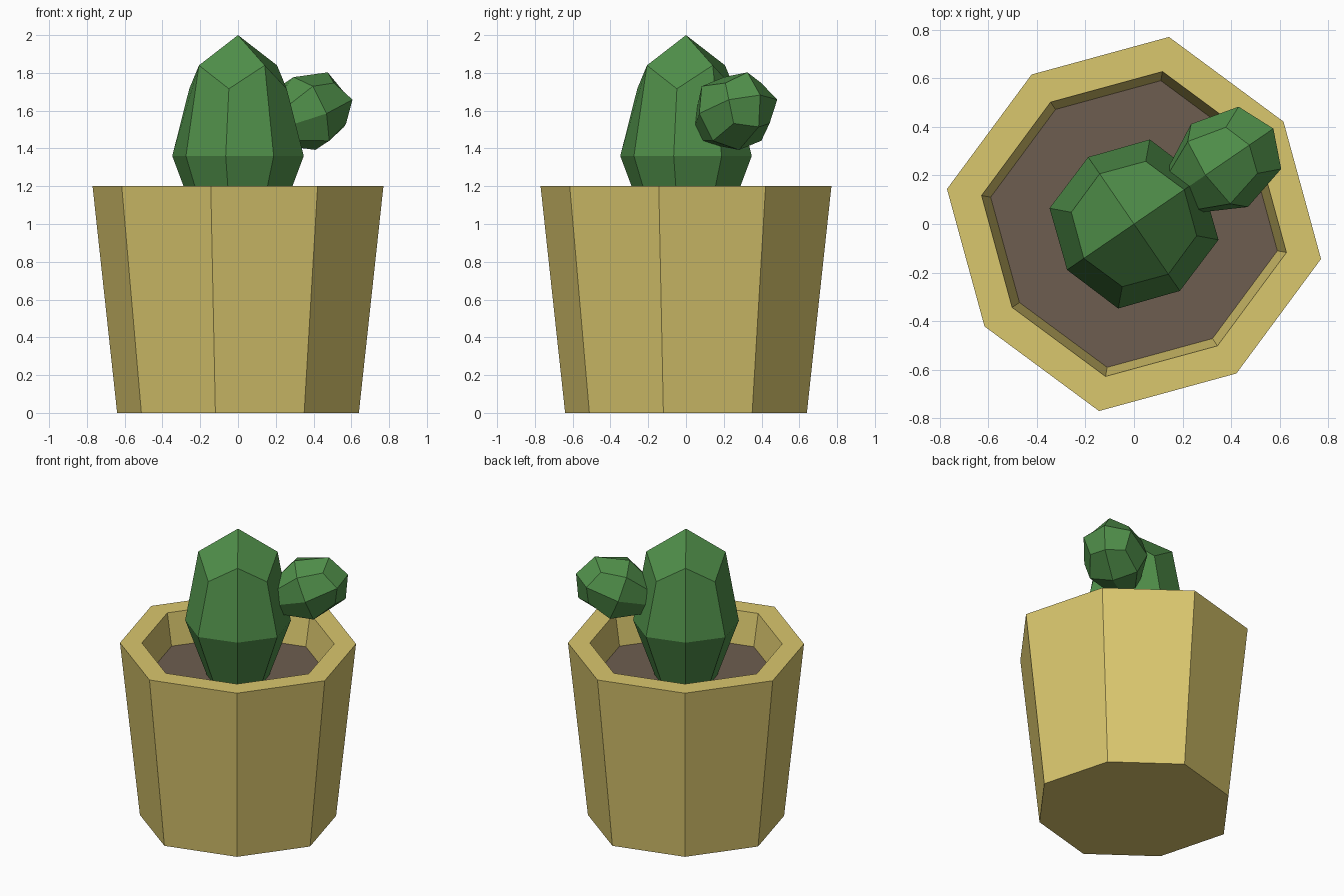
import bpy, bmesh, math
from mathutils import Matrix

if "Cube" in bpy.data.objects:
    bpy.data.objects.remove(bpy.data.objects["Cube"])

TURN = math.radians(34.4)


def material(name, color):
    m = bpy.data.materials.new(name)
    m.diffuse_color = (*color, 1)
    m.use_nodes = True
    m.node_tree.nodes["Principled BSDF"].inputs["Base Color"].default_value = m.diffuse_color
    return m


tan = material("tan clay", (0.70, 0.57, 0.155))
brown = material("brown soil", (0.155, 0.11, 0.08))
green = material("cactus green", (0.08, 0.275, 0.068))


def octagon(bm, scale, z, long=1.05):
    """Slightly squared octagon ring: even corners at scale, odd ones at scale * long."""
    ring = []
    for i in range(8):
        r = scale * (long if i % 2 else 1)
        a = math.pi / 4 * i
        ring.append(bm.verts.new((r * math.cos(a), r * math.sin(a), z)))
    return ring


def bridge(bm, a, b):
    for i in range(8):
        j = (i + 1) % 8
        bm.faces.new((a[i], a[j], b[j], b[i]))


def finish(bm, name, mat, matrix):
    bmesh.ops.recalc_face_normals(bm, faces=bm.faces)
    me = bpy.data.meshes.new(name)
    bm.to_mesh(me)
    bm.free()
    me.materials.append(mat)
    ob = bpy.data.objects.new(name, me)
    ob.matrix_world = matrix
    bpy.context.collection.objects.link(ob)
    return ob


def lathe(name, mat, profile):
    """Closed octagonal body from (radius, height) pairs."""
    bm = bmesh.new()
    rings = [octagon(bm, r, z) for r, z in profile]
    for a, b in zip(rings, rings[1:]):
        bridge(bm, a, b)
    bm.faces.new(rings[0])
    bm.faces.new(rings[-1])
    return finish(bm, name, mat, Matrix.Rotation(TURN, 4, 'Z'))


def cactus_bud(name, size, matrix):
    """Faceted dome (half of a once-smoothed cube) over a tapered base."""
    bm = bmesh.new()
    base = octagon(bm, 0.56, -0.64, 1.06)
    belt = octagon(bm, 1, 0, 1.06)
    top = []
    for i in range(8):
        a = math.pi / 4 * i
        r, z = (0.786, 0.556) if i % 2 else (0.75, 0.75)
        top.append(bm.verts.new((r * math.cos(a), r * math.sin(a), z)))
    apex = bm.verts.new((0, 0, 1))
    bridge(bm, base, belt)
    bridge(bm, belt, top)
    for i in range(0, 8, 2):
        bm.faces.new((apex, top[i], top[i + 1], top[(i + 2) % 8]))
    bm.faces.new(base)
    bmesh.ops.scale(bm, vec=size, verts=bm.verts)
    return finish(bm, name, green, matrix)


# Pot with thick rim and hollow inside, filled with soil
lathe("pot", tan, [(0.62, 0), (0.746, 1.2), (0.608, 1.2), (0.43, 0.12)])
lathe("soil", brown, [(0.562, 0.93), (0.572, 0.98)])

# Main cactus body, and a tilted side bud on its flank
spin = Matrix.Rotation(TURN, 4, 'Z')
cactus_bud("cactus_body", (0.334, 0.334, 0.64),
           Matrix.Translation((0, 0, 1.36)) @ spin)
cactus_bud("cactus_arm", (0.205, 0.207, 0.286),
           Matrix.Translation((0.352, 0.241, 1.585)) @ spin
           @ Matrix.Rotation(math.radians(70), 4, 'Y'))
